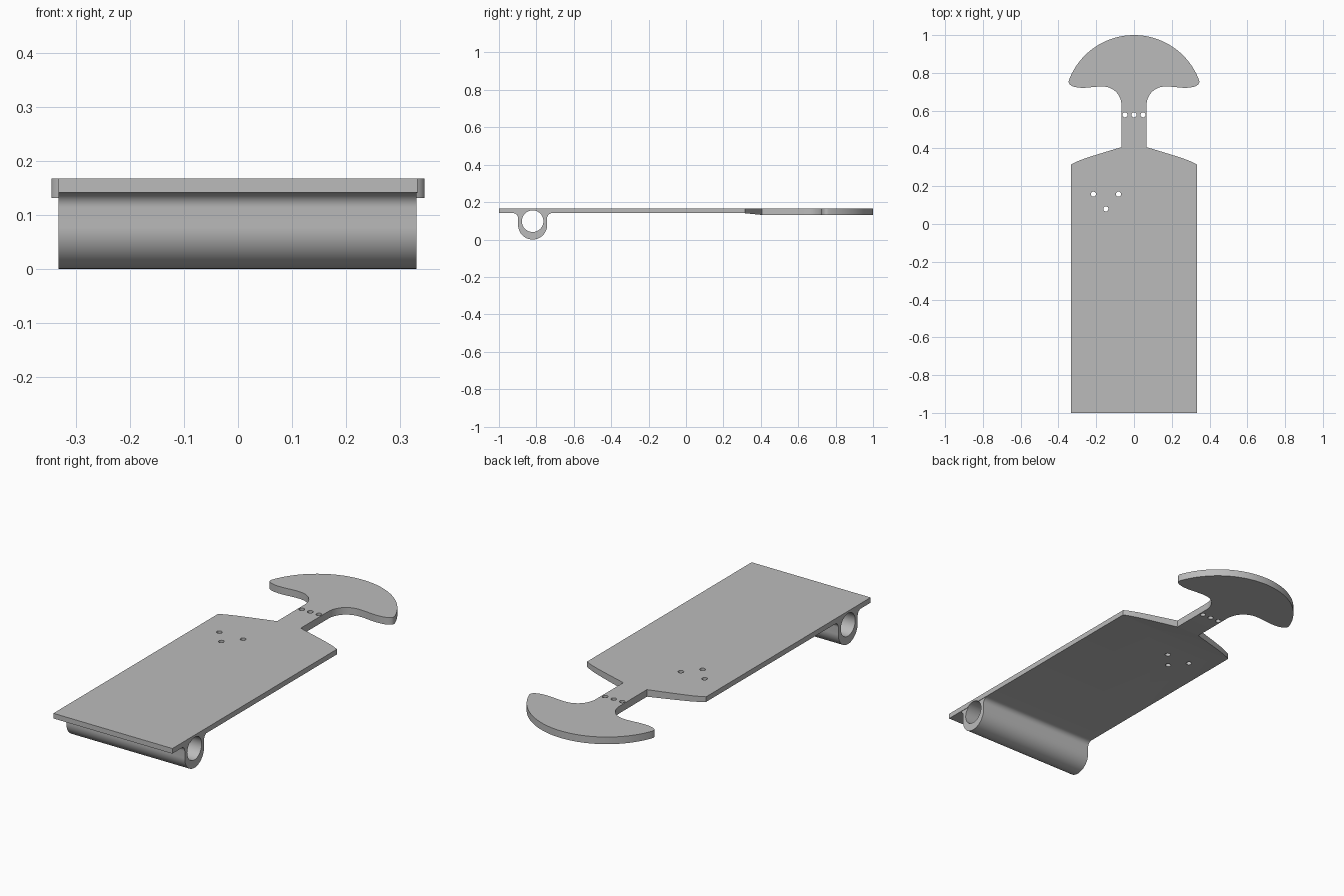
import bpy, bmesh, math
from mathutils import Vector, Matrix
from mathutils.geometry import interpolate_bezier

if "Cube" in bpy.data.objects:
    bpy.data.objects.remove(bpy.data.objects["Cube"], do_unlink=True)

TOP, DECK_BOTTOM, HEAD_BOTTOM = 0.167, 0.141, 0.131
RAMP_START, RAMP_END = 0.31, 0.41
HALF = 0.333
TUBE_Y = -0.82

grey = bpy.data.materials.new("plain grey")
grey.use_nodes = True
colour = (0.5, 0.5, 0.5, 1)
grey.diffuse_color = colour
grey.node_tree.nodes["Principled BSDF"].inputs["Base Color"].default_value = colour


def make_object(name, bm):
    bmesh.ops.recalc_face_normals(bm, faces=bm.faces)
    mesh = bpy.data.meshes.new(name)
    bm.to_mesh(mesh)
    bm.free()
    obj = bpy.data.objects.new(name, mesh)
    mesh.materials.append(grey)
    bpy.context.collection.objects.link(obj)
    return obj


def bezier(*points, steps=14):
    a, b, c, d = (Vector((x, y, 0)) for x, y in points)
    return [(p.x, p.y) for p in interpolate_bezier(a, b, c, d, steps)]


def arc(cx, cy, r, start, end, steps):
    angles = [start + (end - start) * i / steps for i in range(steps + 1)]
    return [(cx + r * math.cos(a), cy + r * math.sin(a)) for a in angles]


def extrude(bm, offset):
    result = bmesh.ops.extrude_face_region(bm, geom=bm.faces[:])
    verts = [v for v in result["geom"] if isinstance(v, bmesh.types.BMVert)]
    bmesh.ops.translate(bm, verts=verts, vec=offset)
    return verts


def cylinder(name, r, depth, location, sides, axis="Z"):
    bm = bmesh.new()
    bmesh.ops.create_cone(bm, cap_ends=True, segments=sides, radius1=r, radius2=r, depth=depth)
    if axis == "X":
        bmesh.ops.rotate(bm, verts=bm.verts, matrix=Matrix.Rotation(math.pi / 2, 3, "Y"))
    bmesh.ops.translate(bm, verts=bm.verts, vec=location)
    obj = make_object(name, bm)
    obj.hide_render = True
    return obj


def combine(target, other, operation):
    mod = target.modifiers.new("combine", "BOOLEAN")
    mod.operation, mod.object, mod.solver = operation, other, "EXACT"
    bpy.context.view_layer.objects.active = target
    bpy.ops.object.modifier_apply(modifier=mod.name)
    bpy.data.objects.remove(other, do_unlink=True)


# Plan outline of one half: deck, sloping shoulder, neck, then rounded head
half = [(HALF, -1), (HALF, 0.315)]
half += bezier((HALF, 0.315), (0.29, 0.342), (0.2, 0.366), (0.066, 0.407), steps=8)[1:]
half += bezier((0.066, 0.625), (0.066, 0.685), (0.11, 0.728), (0.167, 0.728))
half += bezier((0.167, 0.728), (0.21, 0.728), (0.235, 0.721), (0.27, 0.721))[1:]
half += bezier((0.27, 0.721), (0.32, 0.721), (0.352, 0.735), (0.345, 0.76))[1:]
half += arc(0, 0.632, 0.368, math.atan2(0.128, 0.345), math.pi / 2, 28)[1:]
outline = half + [(-x, y) for x, y in reversed(half[:-1])]

# Board, with the underside ramping down to the thicker head
bm = bmesh.new()
bm.faces.new([bm.verts.new((x, y, TOP)) for x, y in outline])
for y in (RAMP_START, RAMP_END):
    bmesh.ops.bisect_plane(bm, geom=bm.verts[:] + bm.edges[:] + bm.faces[:],
                           plane_co=(0, y, 0), plane_no=(0, 1, 0))
for v in extrude(bm, (0, 0, -0.02)):
    t = min(max((v.co.y - RAMP_START) / (RAMP_END - RAMP_START), 0), 1)
    v.co.z = DECK_BOTTOM + t * (HEAD_BOTTOM - DECK_BOTTOM)
board = make_object("board", bm)

# Tube housing under the deck, blended in with fillets
R, FILLET = 0.0775, 0.027
side = arc(R + FILLET, DECK_BOTTOM - FILLET, FILLET, math.pi / 2, math.pi, 8)
side = [(R + FILLET, DECK_BOTTOM + 0.01)] + side
profile = side + arc(0, R, R, 0, -math.pi, 40) + [(-y, z) for y, z in reversed(side)]
bm = bmesh.new()
bm.faces.new([bm.verts.new((-HALF + 0.0005, TUBE_Y + y, z)) for y, z in profile])
extrude(bm, (2 * HALF - 0.003, 0, 0))
combine(board, make_object("tube_housing", bm), "UNION")

# Bore through the housing
combine(board, cylinder("bore_cutter", 0.0577, 1, (0, TUBE_Y, 0.098), 64, "X"), "DIFFERENCE")

# Small screw holes in the neck and the deck
for x, y in [(-0.048, 0.578), (0, 0.578), (0.048, 0.578),
             (-0.215, 0.158), (-0.082, 0.158), (-0.149, 0.08)]:
    combine(board, cylinder("hole_cutter", 0.0135, 0.2, (x, y, 0.15), 20), "DIFFERENCE")

bpy.ops.object.select_all(action="DESELECT")
board.select_set(True)
bpy.context.view_layer.objects.active = board
bpy.ops.object.shade_smooth_by_angle(angle=math.radians(30))
